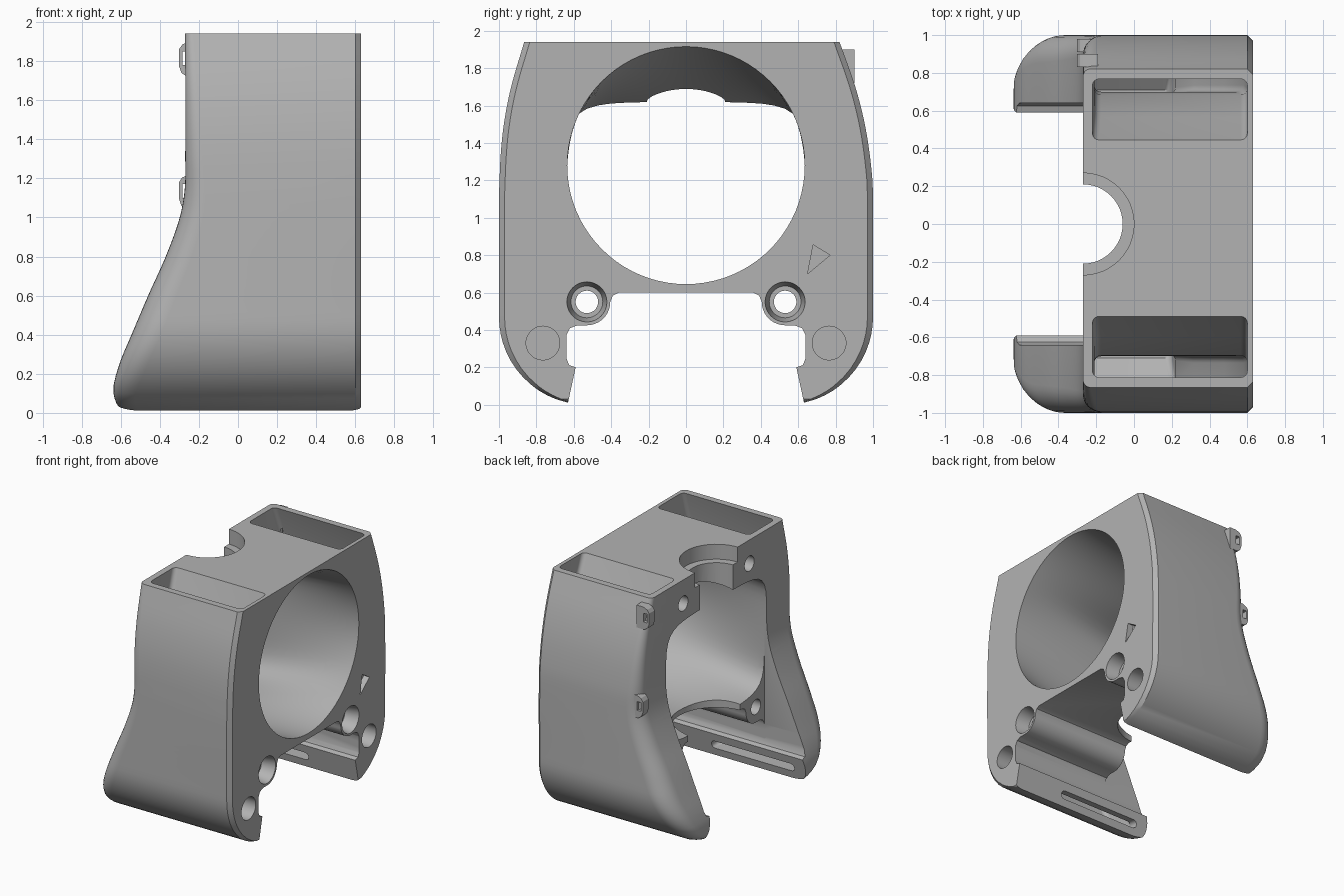
import bpy, bmesh, math
from mathutils import Matrix, Vector

cube = bpy.data.objects.get("Cube")
if cube:
    bpy.data.objects.remove(cube, do_unlink=True)

grey = bpy.data.materials.new("plain_grey")
grey.use_nodes = True
COLOUR = (0.45, 0.45, 0.45, 1)
grey.diffuse_color = COLOUR
grey.node_tree.nodes["Principled BSDF"].inputs["Base Color"].default_value = COLOUR


def add_object(name, bm):
    bmesh.ops.recalc_face_normals(bm, faces=bm.faces)
    mesh = bpy.data.meshes.new(name)
    bm.to_mesh(mesh)
    bm.free()
    mesh.materials.append(grey)
    obj = bpy.data.objects.new(name, mesh)
    bpy.context.scene.collection.objects.link(obj)
    return obj


def loft(name, rings):
    """Skin matching closed rings and cap both ends."""
    bm = bmesh.new()
    loops = [[bm.verts.new(p) for p in ring] for ring in rings]
    n = len(loops[0])
    for a, b in zip(loops, loops[1:]):
        for i in range(n):
            j = (i + 1) % n
            bm.faces.new((a[i], a[j], b[j], b[i]))
    bm.faces.new(loops[0])
    bm.faces.new(loops[-1])
    return add_object(name, bm)


def prism_x(name, profile, x0, x1):
    return loft(name, [[(x, y, z) for y, z in profile] for x in (x0, x1)])


def rod(name, start, end, r, r2=None):
    a, b = Vector(start), Vector(end)
    bm = bmesh.new()
    rot = (b - a).to_track_quat('Z', 'Y').to_matrix().to_4x4()
    bmesh.ops.create_cone(bm, cap_ends=True, segments=48, radius1=r, radius2=r2 or r,
                          depth=(b - a).length, matrix=Matrix.Translation((a + b) / 2) @ rot)
    return add_object(name, bm)


def curve_at(points, t):
    """Smooth interpolation through (t, value) pairs."""
    def slope(i):
        a, b = points[max(i - 1, 0)], points[min(i + 1, len(points) - 1)]
        return (b[1] - a[1]) / (b[0] - a[0])
    for i in range(len(points) - 1):
        (t0, v0), (t1, v1) = points[i], points[i + 1]
        if t <= t1:
            h = t1 - t0
            u = (t - t0) / h
            return ((1 + 2 * u) * (1 - u) ** 2 * v0 + u * (1 - u) ** 2 * h * slope(i)
                    + u * u * (3 - 2 * u) * v1 + u * u * (u - 1) * h * slope(i + 1))
    return points[-1][1]


def lean(z):
    return -0.022 * max(0, (z - 1.2) / 0.74)


def cut(obj, cutters):
    for c in cutters:
        mod = obj.modifiers.new(c.name, 'BOOLEAN')
        mod.operation, mod.solver, mod.object = 'DIFFERENCE', 'EXACT', c
    bpy.context.view_layer.update()
    dg = bpy.context.evaluated_depsgraph_get()
    mesh = bpy.data.meshes.new_from_object(obj.evaluated_get(dg))
    obj.modifiers.clear()
    obj.data = mesh
    for c in cutters:
        bpy.data.objects.remove(c, do_unlink=True)


# Outer body: horizontal sections with rounded back corners, chamfered front corners
BACK = [(0, -.56), (.03, -.61), (.1, -.637), (.16, -.633), (.27, -.6), (.4, -.545), (.6, -.46),
        (.8, -.37), (1, -.298), (1.15, -.272), (1.3, -.27), (1.94, -.27)]
SIDE = [(.47, 1), (1.1, 1), (1.3, .99), (1.5, .965), (1.7, .92), (1.94, .843)]
ROUND = [(0, .08), (.2, .14), (.45, .15), (1, .12), (1.3, .09), (1.94, .04)]


def body_ring(z):
    if z < .47:
        w = .53 + .47 * math.sqrt(1 - ((.47 - max(z, .004)) / .47) ** 2)
    else:
        w = curve_at(SIDE, z)
    xb, r, front = curve_at(BACK, z), curve_at(ROUND, z), min(.63, .6 + z)
    half = [(front, w - .03), (front - .03, w)]
    for i in range(9):
        a = math.pi / 2 * (1 + i / 8)
        half.append((xb + r + r * math.cos(a), w - r + r * math.sin(a)))
    ring = half + [(x, -y) for x, y in reversed(half)]
    return [(x, y + lean(z), z) for x, y in ring]


heights = [0, .01, .03, .05, .075] + [.1 + .046 * i for i in range(40)] + [1.94]
body = loft("duct_body", [body_ring(z) for z in heights])

cutters = []

# Funnel: round at the front face, blending to a soft rectangle at the back
rings = []
for k in range(17):
    t = k / 16 * 1.04 - .02
    ring = []
    for i in range(80):
        a = math.tau * i / 80
        c, s = math.cos(a), math.sin(a)
        soft = (abs(c / .64) ** 6 + abs(s / .485) ** 6) ** (-1 / 6)
        r = .635 + (soft - .635) * t
        ring.append((.63 - .93 * t, r * c, 1.28 - .155 * t + r * s))
    rings.append(ring)
cutters.append(loft("funnel_cut", rings))

# Opening between the legs, following the screw bosses
half = [(.36, .6), (.39, .585)]
for i in range(11):
    a = math.pi * (1 + .5 * i / 10)
    half.append((.53 + .125 * math.cos(a), .55 + .125 * math.sin(a)))
half += [(.58, .425), (.62, .41), (.64, .37), (.64, .25), (.625, .212), (.59, .2), (.64, -.03)]
cutters.append(prism_x("leg_gap_cut", half + [(-y, z) for y, z in reversed(half)], -1, 1))

# Open back below the top block
opening = [(.64, .25), (.64, 1.2), (-.64, 1.2), (-.64, .25)]
cutters.append(prism_x("open_back_cut", opening, -1, -.25))

# Shelf arc and stepped round notch in the top block
for name, r, z0, z1 in (("shelf_cut", .33, .5, .8), ("notch_cut", .21, 1.4, 2.1),
                        ("notch_step_cut", .27, 1.82, 2.1)):
    cutters.append(rod(name, (-.27, 0, z0), (-.27, 0, z1), r))

# Side air channels: from the top pockets down to the slots in the legs
# inner y, inner z, outer y, outer z, back x, front x
CHANNEL = [(.455, 1.97, .785, 1.97, -.22, .6), (.467, 1.94, .79, 1.94, -.22, .6),
           (.58, 1.65, .88, 1.67, -.21, .6), (.69, 1.4, .93, 1.42, -.21, .6),
           (.7, 1.1, .955, 1.1, -.21, .58), (.7, .8, .955, .8, -.27, .48),
           (.7, .45, .94, .45, -.42, .32), (.69, .25, .87, .2, -.5, .22),
           (.66, .14, .71, .075, -.53, .2), (.55, .13, .55, .07, -.54, .2)]
for s in (1, -1):
    rings = []
    for yi, zi, yo, zo, x0, x1 in CHANNEL:
        inner, outer = Vector((0, yi, zi)), Vector((0, yo, zo))
        width = (outer - inner).length
        r = min(.035, width * .45)
        ring = []
        for q, (cx, cw) in enumerate(((x1 - r, width - r), (x0 + r, width - r),
                                      (x0 + r, r), (x1 - r, r))):
            for i in range(5):
                a = math.pi / 2 * (q + i / 4)
                p = inner.lerp(outer, (cw + r * math.sin(a)) / width)
                ring.append((cx + r * math.cos(a), s * p.y + lean(p.z), p.z))
        rings.append(ring)
    cutters.append(loft("air_channel_cut", rings))

    # Screw holes, blind round sockets and rear fixing holes
    y = .53 * s
    cutters.append(rod("screw_hole_cut", (-.5, y, .55), (.7, y, .55), .06))
    cutters.append(rod("screw_head_cut", (.52, y, .55), (.635, y, .55), .085, .108))
    cutters.append(rod("socket_cut", (.5, .765 * s, .33), (.7, .765 * s, .33), .09))
    cutters.append(rod("rear_hole_cut", (-.4, .42 * s, 1.75), (-.08, .42 * s, 1.75), .06))

# Engraved triangle mark
cutters.append(prism_x("triangle_cut", [(.68, .855), (.77, .8), (.65, .7)], .58, .7))
cut(body, cutters)

# Cable clips on one back corner
parts = [body]
for name, y, z in (("upper_clip", .83, 1.81), ("lower_clip", .91, 1.13)):
    side = [(-.19, -.09), (-.26, -.09), (-.29, -.07), (-.302, -.035),
            (-.302, .05), (-.285, .075), (-.25, .09), (-.19, .09)]
    clip = loft(name, [[(x, yy, z + dz) for x, dz in side] for yy in (y, y + .07)])
    window = [(-.285, -.03), (-.285, .04), (-.25, .04), (-.25, -.03)]
    hole = loft("clip_hole_cut", [[(x, yy, z + dz) for x, dz in window]
                                  for yy in (y - .1, y + .2)])
    cut(clip, [hole])
    parts.append(clip)

# Smooth shading with crisp edges
bpy.ops.object.select_all(action='DESELECT')
for obj in parts:
    obj.select_set(True)
bpy.context.view_layer.objects.active = body
bpy.ops.object.shade_smooth_by_angle(angle=math.radians(30))
